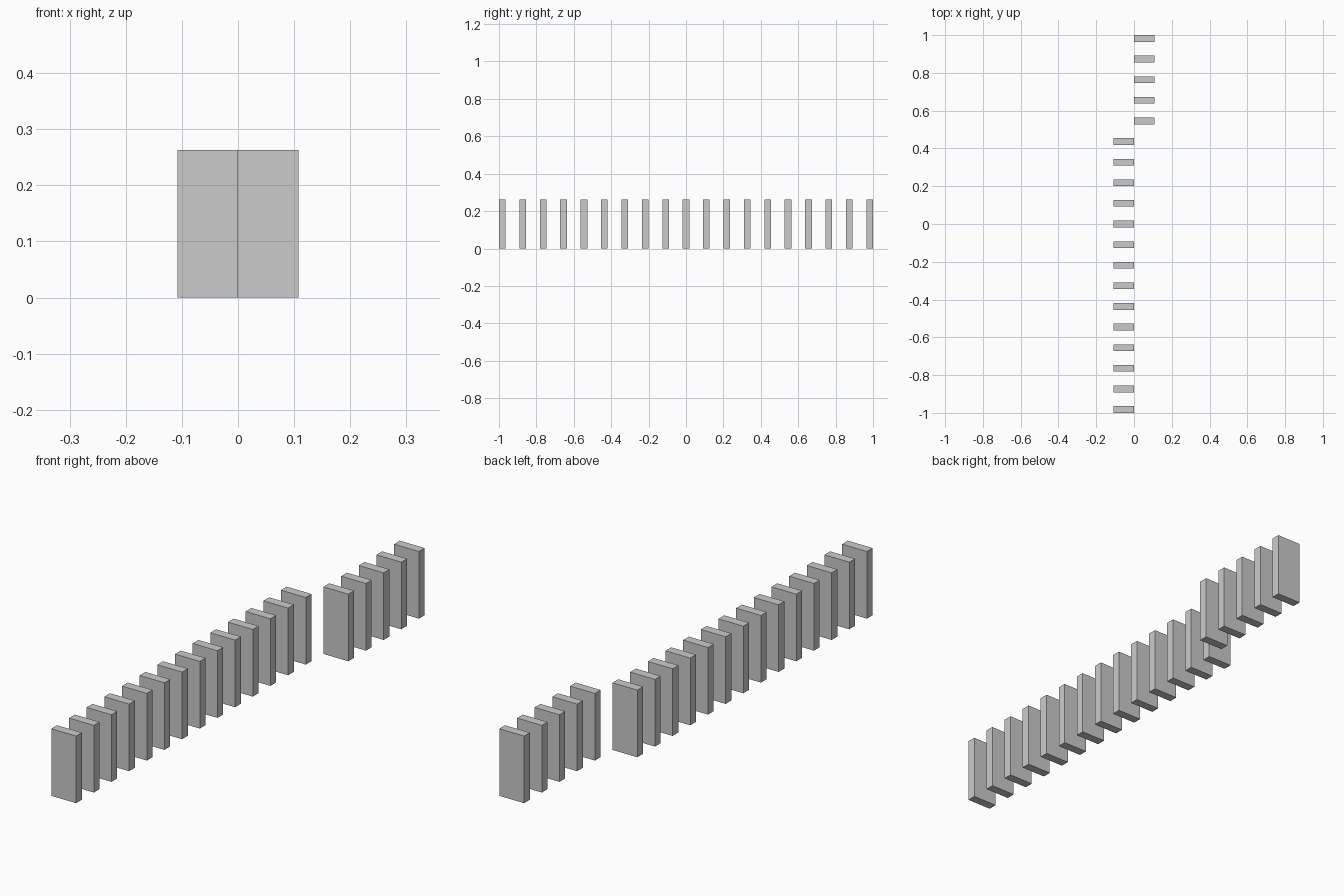
import bpy

if "Cube" in bpy.data.objects:
    bpy.data.objects.remove(bpy.data.objects["Cube"])

COUNT = 19          # dominoes in the row
SHIFTED = 5         # how many at the back stand on the right-hand side
WIDTH, THICK, HEIGHT = 0.1075, 0.0355, 0.2625
PITCH = (2 - THICK) / (COUNT - 1)


def slab(name, centre, size):
    bpy.ops.mesh.primitive_cube_add(size=1, location=centre)
    obj = bpy.context.object
    obj.name = obj.data.name = name
    obj.scale = size
    bpy.ops.object.transform_apply(location=False, rotation=False, scale=True)
    return obj


# Row of upright slabs: a long left run in front, a short right run behind
for i in range(COUNT):
    right = i >= COUNT - SHIFTED
    x = WIDTH / 2 if right else -WIDTH / 2
    y = (i - (COUNT - 1) / 2) * PITCH
    side = "right" if right else "left"
    slab(f"{side}_slab_{i + 1:02d}", (x, y, HEIGHT / 2), (WIDTH, THICK, HEIGHT))
